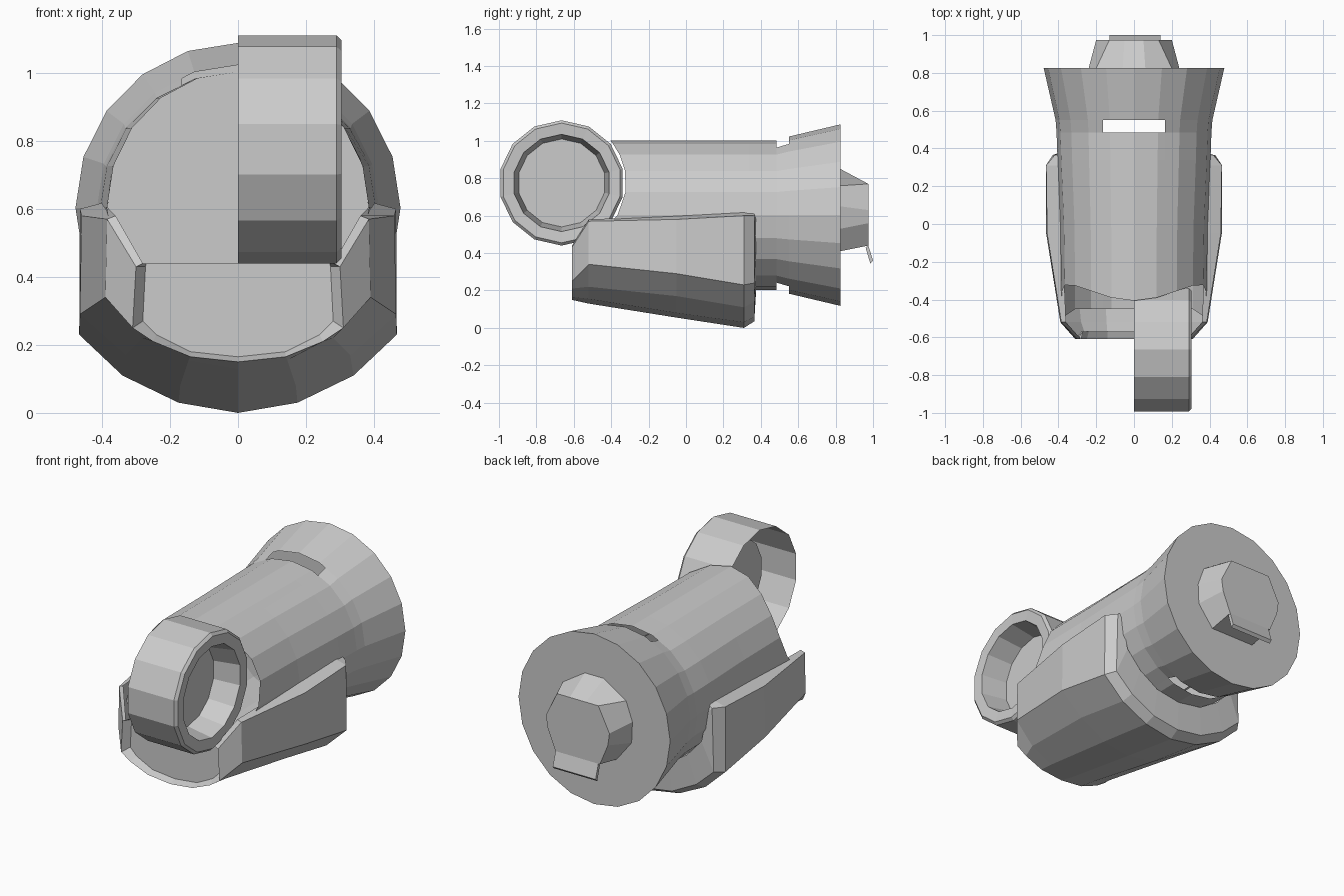
import bpy, bmesh
from math import sin, cos, pi, sqrt

if "Cube" in bpy.data.objects:
    bpy.data.objects.remove(bpy.data.objects["Cube"])


def loft(name, rings, closed=True, cap_start=False, cap_end=False, edit=None):
    """Join equal-length rings of points with flat quads."""
    bm = bmesh.new()
    vs = [[bm.verts.new(p) for p in r] for r in rings]
    n = len(rings[0])
    for a, b in zip(vs, vs[1:]):
        for i in range(n if closed else n - 1):
            j = (i + 1) % n
            bm.faces.new((a[i], a[j], b[j], b[i]))
    if cap_start:
        bm.faces.new(vs[0])
    if cap_end:
        bm.faces.new(vs[-1])
    if edit:
        edit(bm)
    bmesh.ops.recalc_face_normals(bm, faces=bm.faces)
    me = bpy.data.meshes.new(name)
    bm.to_mesh(me)
    bm.free()
    ob = bpy.data.objects.new(name, me)
    bpy.context.collection.objects.link(ob)
    return ob


def mirror(half, y):
    """Half section (x, z), ending on the centre line, to a full section."""
    return [(x, y, z) for x, z in half] + [(-x, y, z) for x, z in half[-2::-1]]


# Hollow sleeve: 20 sides, front edge scooped to clear the round joint
SIDES, CZ = 20, 0.603
JY, JZ, JR = -0.665, 0.775, 0.335


def circle(y, rx, rz):
    return [(rx * sin(2 * pi * i / SIDES), y, CZ + rz * cos(2 * pi * i / SIDES))
            for i in range(SIDES)]


def scoop(p):
    x, y, z = p
    d = (JR + 0.01) ** 2 - (z - JZ) ** 2
    y = JY + sqrt(d) if d > 0 else -0.45
    return (x, max(y, -0.53), z)


def cut_slots(bm):
    for s in (-1, 1):
        bmesh.ops.bisect_plane(bm, geom=bm.verts[:] + bm.edges[:] + bm.faces[:],
                               plane_co=(s * 0.165, 0, 0), plane_no=(1, 0, 0))
    gone = [f for f in bm.faces
            if abs(f.calc_center_median().x) < 0.165
            and 0.485 < f.calc_center_median().y < 0.55]
    bmesh.ops.delete(bm, geom=gone, context='FACES')


loft("sleeve", [
    [scoop(p) for p in circle(0, 0.385, 0.4)],
    circle(0.0, 0.39, 0.4),
    circle(0.34, 0.405, 0.4),
    circle(0.485, 0.41, 0.4),
    circle(0.55, 0.415, 0.42),
    circle(0.825, 0.478, 0.485)], edit=cut_slots)

# Back plate of the flare and the tapered stub it opens into
stub_base = [(0.06, 0.85), (0.2, 0.76), (0.24, 0.65), (0.235, 0.53), (0.14, 0.41)]
stub_tip = [(0.05, 0.77), (0.13, 0.77), (0.2, 0.63), (0.19, 0.56), (0.14, 0.44)]


def both(half, y):
    return [(x, y, z) for x, z in half] + [(-x, y, z) for x, z in half[::-1]]


def plate(bm):
    # fill between the outer rim and the stub opening
    outer = [bm.verts.new(p) for p in circle(0.825, 0.478, 0.485)]
    n = len(outer)
    edges = [bm.edges.new((outer[i], outer[(i + 1) % n])) for i in range(n)]
    edges += [e for e in bm.edges if e.is_boundary
              and all(abs(v.co.y - 0.825) < 1e-4 for v in e.verts)]
    bmesh.ops.bridge_loops(bm, edges=edges)


loft("wrist_stub", [both(stub_base, 0.825), both(stub_tip, 0.975)],
     cap_end=True, edit=plate)

# Small lip under the stub end
loft("stub_lip", [[(x, 0.96, 0.43), (x, 0.975, 0.44), (x, 1.0, 0.36), (x, 0.985, 0.345)]
                  for x in (-0.13, 0.14)], cap_start=True, cap_end=True)

# Lower guard: faceted half shell wrapped under the sleeve
guard = [
    (-0.57, [(0.27, 0.44), (0.272, 0.43), (0.28, 0.27), (0.24, 0.23), (0.14, 0.18), (0, 0.165)]),
    (-0.61, [(0.28, 0.44), (0.30, 0.43), (0.31, 0.25), (0.25, 0.21), (0.14, 0.165), (0, 0.15)]),
    (-0.52, [(0.36, 0.58), (0.385, 0.57), (0.39, 0.34), (0.28, 0.22), (0.145, 0.155), (0, 0.13)]),
    (-0.05, [(0.38, 0.60), (0.46, 0.58), (0.465, 0.29), (0.33, 0.17), (0.17, 0.08), (0, 0.055)]),
    (0.31, [(0.39, 0.62), (0.465, 0.60), (0.467, 0.23), (0.34, 0.11), (0.175, 0.03), (0, 0.0)]),
    (0.365, [(0.39, 0.62), (0.42, 0.60), (0.43, 0.24), (0.32, 0.14), (0.165, 0.06), (0, 0.035)]),
    (0.375, [(0.38, 0.62), (0.40, 0.58), (0.36, 0.40), (0.27, 0.30), (0.15, 0.225), (0, 0.2)]),
]
loft("lower_guard", [mirror(h, y) for y, h in guard], closed=False, cap_start=True)


# Round elbow joint: drum with a recessed outer face, open on the centre plane
def drum_ring(x, r, n=14):
    return [(x, JY + r * sin(2 * pi * i / n), JZ + r * cos(2 * pi * i / n))
            for i in range(n)]


loft("elbow_joint", [drum_ring(0, JR), drum_ring(0.29, JR), drum_ring(0.305, 0.32),
                     drum_ring(0.3, 0.26), drum_ring(0.15, 0.235)], cap_end=True)
